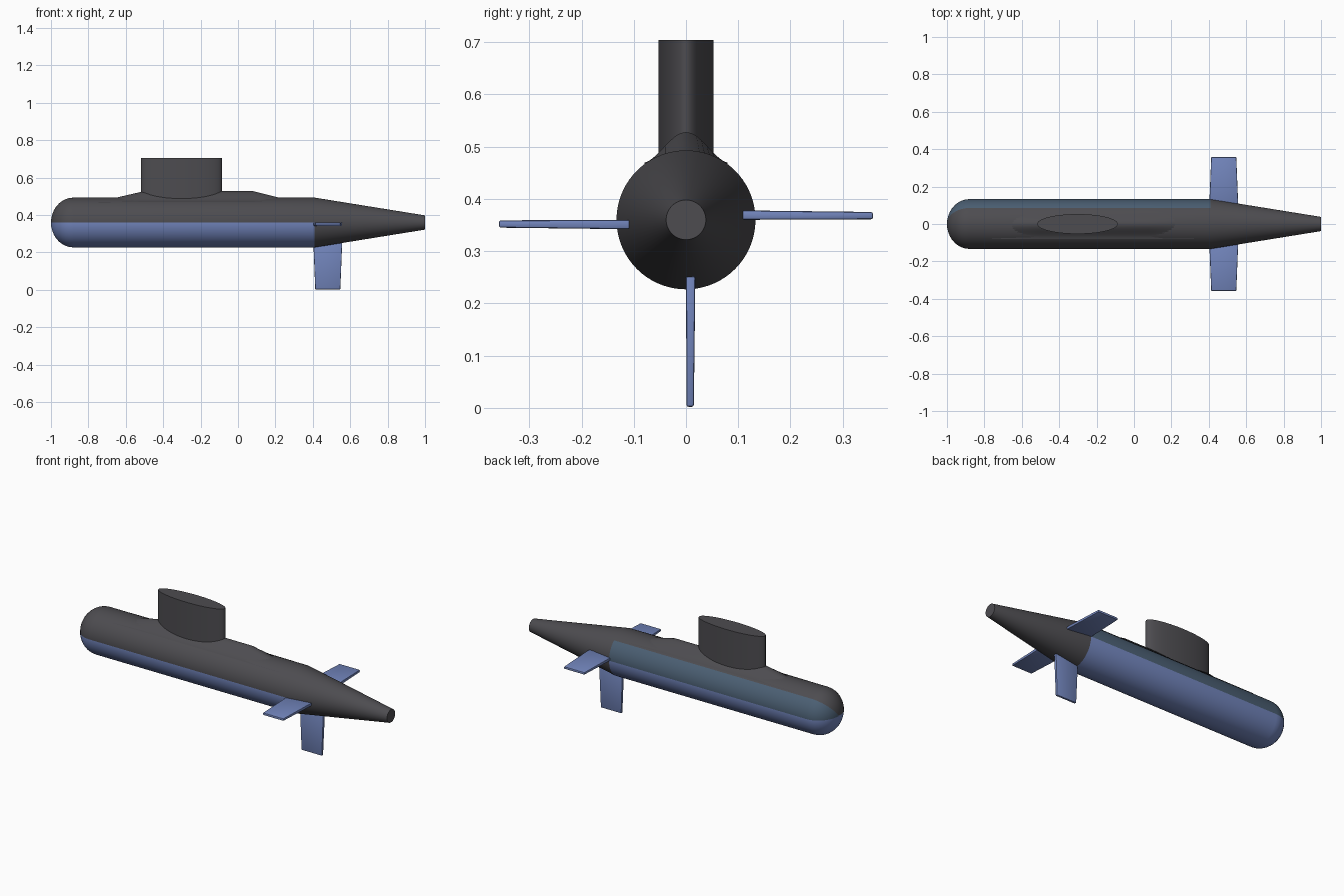
import bpy, bmesh, math
from mathutils import Matrix, Vector

if "Cube" in bpy.data.objects:
    bpy.data.objects.remove(bpy.data.objects["Cube"])

AXIS_Z = 0.36
R = 0.133


def material(name, srgb):
    m = bpy.data.materials.new(name)
    m.diffuse_color = [(c / 255 / 12.92 if c < 10 else ((c / 255 + 0.055) / 1.055) ** 2.4) for c in srgb] + [1]
    m.use_nodes = True
    m.node_tree.nodes["Principled BSDF"].inputs["Base Color"].default_value = m.diffuse_color
    return m


GREY = material("charcoal_grey", (77, 76, 80))
BLUE = material("hull_blue", (114, 133, 188))
SLATE = material("slate_blue", (75, 95, 115))


def finish(name, bm, mats, angle=30):
    bmesh.ops.recalc_face_normals(bm, faces=bm.faces)
    mesh = bpy.data.meshes.new(name)
    bm.to_mesh(mesh)
    bm.free()
    ob = bpy.data.objects.new(name, mesh)
    bpy.context.collection.objects.link(ob)
    for m in mats:
        mesh.materials.append(m)
    bpy.ops.object.select_all(action='DESELECT')
    ob.select_set(True)
    bpy.context.view_layer.objects.active = ob
    bpy.ops.object.shade_smooth_by_angle(angle=math.radians(angle))
    return ob


def loft(bm, rings, closed=True):
    """Skin a list of equal-length point rings with quads."""
    vs = [[bm.verts.new(p) for p in ring] for ring in rings]
    n = len(rings[0])
    for a, b in zip(vs, vs[1:]):
        for i in range(n if closed else n - 1):
            j = (i + 1) % n
            bm.faces.new((a[i], a[j], b[j], b[i]))
    return vs


# Hull: elliptical nose, straight body, tapered tail
SEG = 72
profile = [(-0.88 - 0.12 * math.cos(t), R * math.sin(t))
           for t in [math.radians(a) for a in (2, 10, 20, 30, 40, 50, 60, 70, 80, 90)]]
profile += [(0.41, R), (1.0, 0.038)]
bm = bmesh.new()
rings = [[(x, r * math.cos(k * math.tau / SEG), AXIS_Z + r * math.sin(k * math.tau / SEG))
          for k in range(SEG)] for x, r in profile]
vs = loft(bm, rings)
bm.faces.new(vs[0])
bm.faces.new(vs[-1])
# Blue underside and slate strip on the far flank, ahead of the tail cone
for f in bm.faces:
    c = f.calc_center_median()
    ang = math.degrees(math.atan2(c.z - AXIS_Z, c.y))
    if c.x < 0.41:
        f.material_index = 1 if ang < 0 else (2 if ang < 50 else 0)
finish("hull", bm, [GREY, BLUE, SLATE])

# Deck casing: bell-shaped section fading into the hull at both ends
bm = bmesh.new()
rings = []
for x, h in ((-0.76, 0.0), (-0.50, 0.06), (0.08, 0.06), (0.32, 0.0)):
    ring = []
    for k in range(17):
        u = -1 + k / 8
        ring.append((x, 0.08 * u, 0.468 + h * 0.5 * (1 + math.cos(math.pi * u * 0.92))))
    rings.append(ring)
loft(bm, rings, closed=False)
finish("deck_casing", bm, [GREY])

# Sail: elliptical tower
bm = bmesh.new()
rings = [[(-0.302 + 0.216 * math.cos(k * math.tau / 64), 0.053 * math.sin(k * math.tau / 64), z)
          for k in range(64)] for z in (0.45, 0.704)]
vs = loft(bm, rings)
bm.faces.new(vs[0])
bm.faces.new(vs[1])
finish("sail", bm, [GREY], 40)

# Tail fins: one tapered plate turned about the hull axis
for name, turn in (("left_fin", 0), ("lower_fin", -90), ("right_fin", 180)):
    bm = bmesh.new()
    rings = [[(x0, y, z0), (x1, y, z0), (x1, y, z1), (x0, y, z1)]
             for y, x0, x1, z0, z1 in ((0.108, 0.403, 0.557, 0.000, 0.018),
                                       (0.358, 0.413, 0.547, 0.001, 0.015))]
    vs = loft(bm, rings)
    bm.faces.new(vs[0])
    bm.faces.new(vs[1])
    bmesh.ops.bevel(bm, geom=bm.edges[:], offset=0.004, segments=2, affect='EDGES', profile=0.5)
    bm.transform(Matrix.Translation((0, 0, AXIS_Z)) @ Matrix.Rotation(math.radians(turn), 4, 'X'))
    finish(name, bm, [BLUE])
